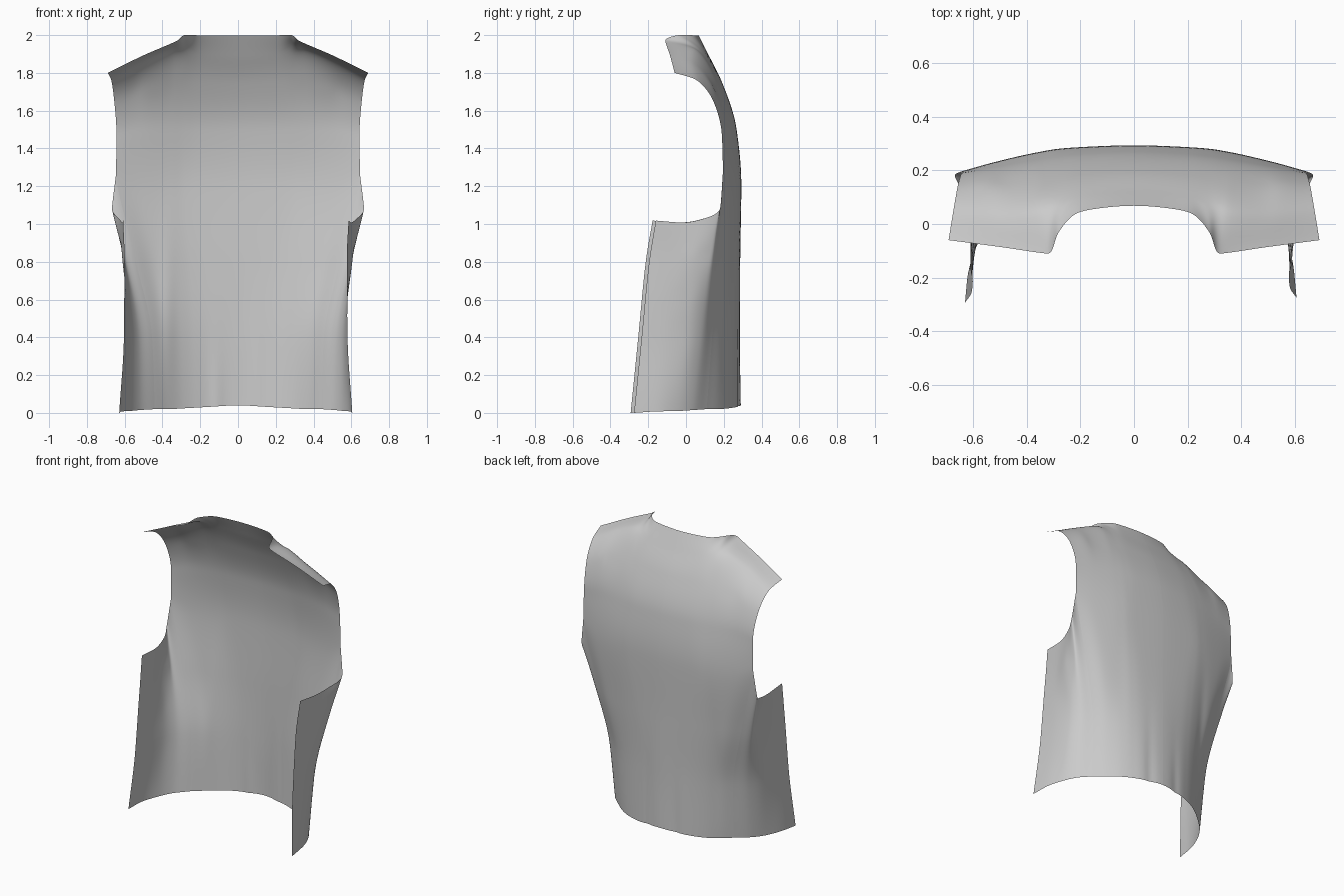
import bpy, bmesh, math
from mathutils import Vector

if "Cube" in bpy.data.objects:
    bpy.data.objects.remove(bpy.data.objects["Cube"])


def sample(points, k, flat_start=False):
    """Monotone cubic curve through points, k steps per span (no overshoot)."""
    p = [Vector(q) for q in points]
    d = [b - a for a, b in zip(p, p[1:])]
    tangents = [Vector((d[0].x, 0, 0)) if flat_start else d[0]]
    for a, b in zip(d, d[1:]):
        tangents.append(Vector([2 * i * j / (i + j) if i * j > 0 else 0.0
                                for i, j in zip(a, b)]))
    tangents.append(d[-1])
    out = []
    for i in range(len(d)):
        for s in range(k):
            t = s / k
            h1, h2 = 2*t**3 - 3*t**2 + 1, t**3 - 2*t**2 + t
            h3, h4 = -2*t**3 + 3*t**2, t**3 - t**2
            out.append(p[i]*h1 + tangents[i]*h2 + p[i+1]*h3 + tangents[i+1]*h4)
    out.append(p[-1])
    return out


def bump(v, mid, width):
    return math.exp(-((v - mid) / width) ** 2)


def drape(p, side):
    """Soft cloth folds, different on each side."""
    q = p.copy()
    q.x *= side
    if side < 0:
        q.y -= 0.006 * bump(q.x, -0.37, 0.04) * bump(q.z, 0.55, 0.4)
        if p.z < 1.15:                      # left front edge hangs wider
            front = max(0, min(1, (0.12 - p.y) / 0.3))
            q.x -= 0.024 * front
            q.y -= 0.018 * front
    q.y -= 0.006 * bump(q.x, 0.1, 0.03) * bump(q.z, 0.0, 0.4)
    q.y -= 0.006 * bump(q.x, -0.11, 0.03) * bump(q.z, 0.0, 0.3)
    return q


def loft(name, columns, side, k, flat_start=False):
    """Cloth panel through sampled vertical columns."""
    rows = [sample(r, k, flat_start) for r in zip(*columns)]
    bm = bmesh.new()
    grid = [[bm.verts.new(drape(p, side)) for p in r] for r in rows]
    for a, b in zip(grid, grid[1:]):
        for i in range(len(a) - 1):
            f = [a[i], b[i], b[i+1], a[i+1]]
            bm.faces.new(f if side > 0 else f[::-1]).smooth = True
    mesh = bpy.data.meshes.new(name)
    bm.to_mesh(mesh)
    bm.free()
    obj = bpy.data.objects.new(name, mesh)
    bpy.context.collection.objects.link(obj)
    return obj


# Back panel columns, hem to neckline / shoulder seam
centre = [(0, .29, .04), (0, .285, .4), (0, .287, .8), (0, .293, 1.2),
          (0, .268, 1.5), (0, .195, 1.74), (0, .122, 1.89), (0, .068, 1.997)]
neck = [(.15, .272, .032), (.15, .273, .4), (.17, .28, .8), (.2, .286, 1.2),
        (.2, .26, 1.5), (.19, .185, 1.745), (.195, .107, 1.9), (.2, .045, 1.999)]
neck_side = [(.22, .252, .028), (.23, .256, .4), (.25, .27, .8), (.28, .28, 1.2),
             (.28, .252, 1.5), (.27, .175, 1.75), (.275, .068, 1.928), (.28, -.03, 2.0)]
neck_corner = [(.29, .222, .024), (.3, .231, .4), (.33, .251, .8), (.36, .267, 1.2),
               (.36, .24, 1.5), (.345, .165, 1.75), (.335, .045, 1.928), (.32, -.11, 1.972)]
shoulder = [(.37, .17, .02), (.385, .188, .4), (.45, .217, .8), (.52, .23, 1.22),
            (.51, .213, 1.5), (.51, .14, 1.735), (.505, .025, 1.862), (.5, -.085, 1.893)]
armhole = [(.44, .11, .02), (.455, .138, .4), (.54, .17, .8), (.645, .195, 1.27),
           (.643, .19, 1.47), (.655, .145, 1.65), (.672, .05, 1.765), (.69, -.06, 1.8)]

# Side panel columns, hem to underarm
under_back = [(.515, .035, .015), (.525, .08, .4), (.6, .13, .8), (.667, .18, 1.08)]
under_mid = [(.56, -.045, .01), (.562, .0, .4), (.605, .05, .8), (.63, .1, 1.03)]
under_front = [(.592, -.15, .008), (.577, -.12, .4), (.587, -.07, .8), (.6, -.02, 1.008)]
front_edge = [(.605, -.275, 0), (.58, -.235, .4), (.576, -.195, .8), (.585, -.16, 1.018)]

K = 10
back_cols = [sample(c, K) for c in
             (centre, neck, neck_side, neck_corner, shoulder, armhole)]
seam = back_cols[-1][:3 * K + 1]
side_cols = [seam] + [sample(c, K) for c in
                      (under_back, under_mid, under_front, front_edge)]

for side, label in ((1, "right"), (-1, "left")):
    loft("back_panel_" + label, back_cols, side, 8, True)
    loft("side_panel_" + label, side_cols, side, 6)
